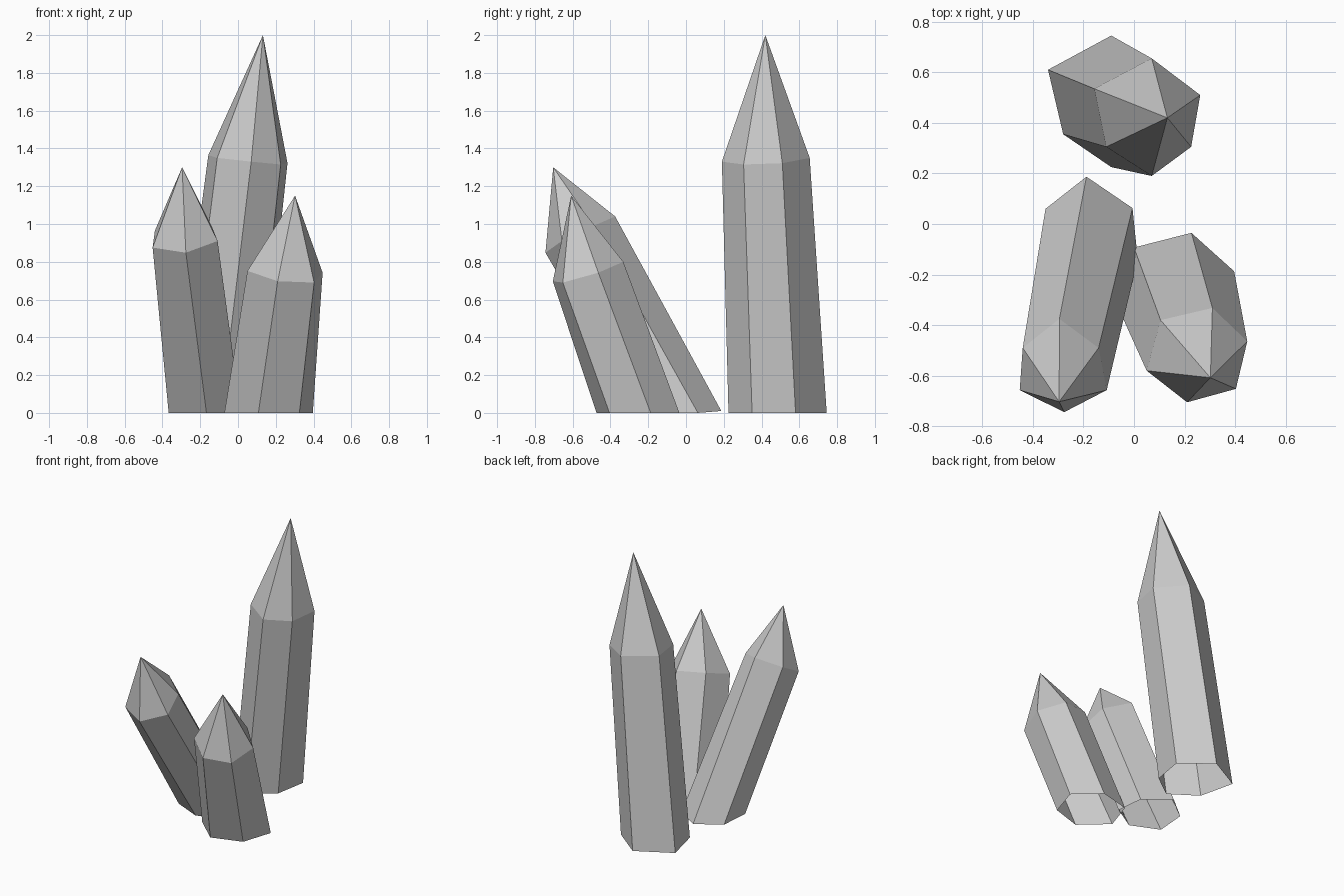
import bpy
import bmesh


def crystal(name, base, shoulder, tip):
    """Six-sided leaning shaft, open at the foot, ending in a pointed tip."""
    bm = bmesh.new()
    low = [bm.verts.new(p) for p in base]
    high = [bm.verts.new(p) for p in shoulder]
    apex = bm.verts.new(tip)
    n = len(low)
    for i in range(n):
        j = (i + 1) % n
        bm.faces.new((low[i], low[j], high[j], high[i]))
        bm.faces.new((high[i], high[j], apex))
    mesh = bpy.data.meshes.new(name)
    bm.to_mesh(mesh)
    bm.free()
    obj = bpy.data.objects.new(name, mesh)
    bpy.context.collection.objects.link(obj)
    return obj


# Rings run counter-clockwise seen from above.
# Tall crystal at the back
crystal("tall_crystal",
        [(-0.28, 0.355, 0), (-0.09, 0.225, 0), (0.08, 0.35, 0),
         (0.12, 0.58, 0), (-0.09, 0.745, 0), (-0.34, 0.61, 0)],
        [(-0.11, 0.305, 1.35), (0.07, 0.19, 1.33), (0.226, 0.305, 1.315),
         (0.262, 0.51, 1.322), (0.07, 0.655, 1.35), (-0.157, 0.535, 1.365)],
        (0.132, 0.42, 2.0))

# Left crystal, leaning forward
crystal("left_crystal",
        [(-0.367, -0.16, 0), (-0.167, -0.25, 0), (0.015, -0.14, 0),
         (-0.006, 0.063, 0), (-0.188, 0.187, 0.01), (-0.35, 0.06, 0)],
        [(-0.452, -0.657, 0.875), (-0.276, -0.744, 0.848), (-0.108, -0.657, 0.91),
         (-0.14, -0.49, 0.99), (-0.295, -0.375, 1.04), (-0.44, -0.49, 0.965)],
        (-0.296, -0.703, 1.30))

# Right crystal, short and leaning forward
crystal("right_crystal",
        [(-0.072, -0.31, 0), (0.108, -0.474, 0), (0.325, -0.405, 0),
         (0.396, -0.187, 0), (0.227, -0.035, 0), (0.0, -0.093, 0)],
        [(0.05, -0.58, 0.752), (0.21, -0.705, 0.697), (0.403, -0.652, 0.69),
         (0.448, -0.464, 0.742), (0.31, -0.332, 0.80), (0.105, -0.38, 0.82)],
        (0.302, -0.608, 1.15))
